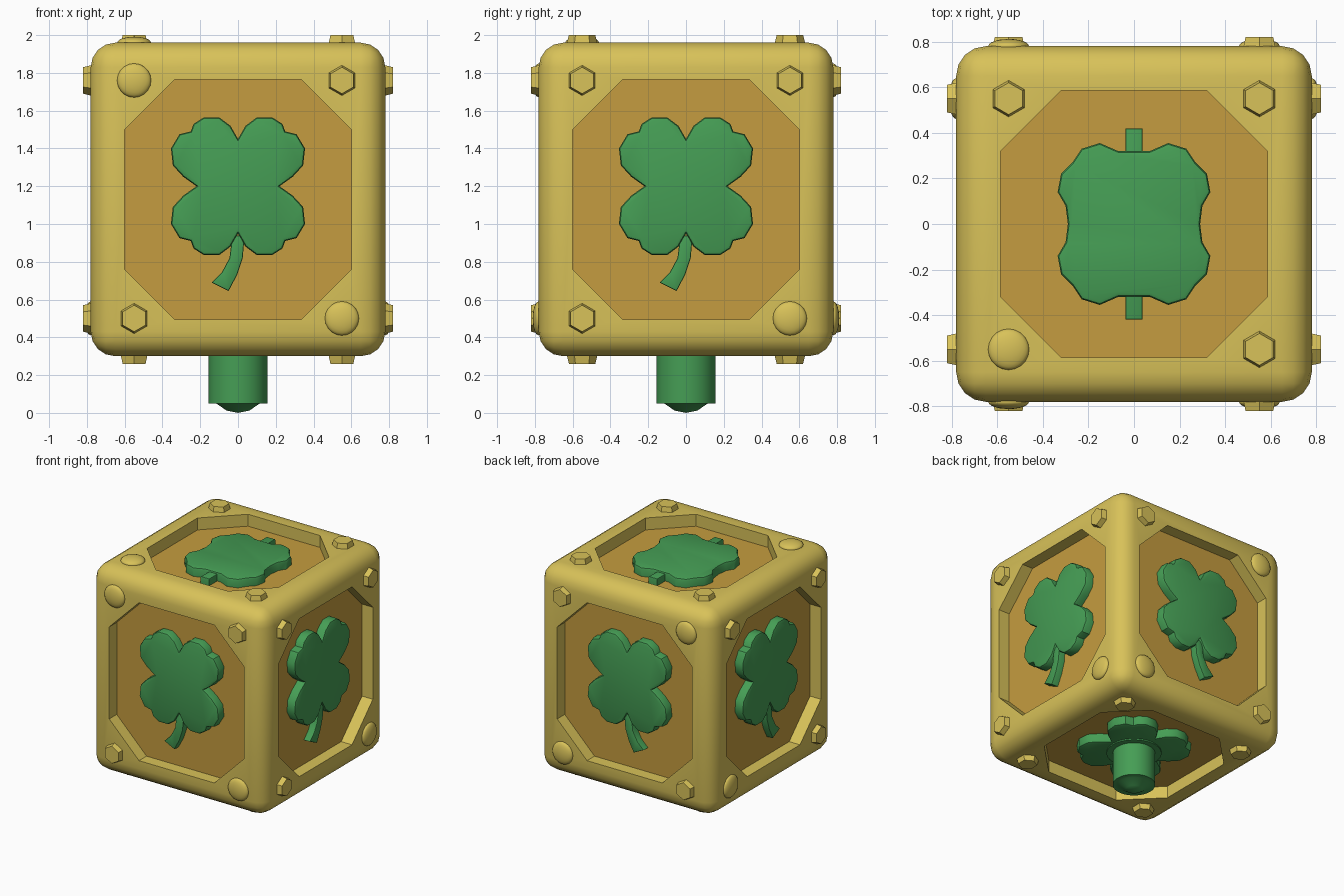
import bpy, bmesh, math
from mathutils import Matrix, Vector

if "Cube" in bpy.data.objects:
    bpy.data.objects.remove(bpy.data.objects["Cube"], do_unlink=True)


def material(name, color):
    m = bpy.data.materials.new(name)
    m.use_nodes = True
    m.diffuse_color = (*color, 1)
    m.node_tree.nodes["Principled BSDF"].inputs["Base Color"].default_value = (*color, 1)
    return m


GOLD = material("gold", (0.69, 0.54, 0.10))
AMBER = material("amber", (0.56, 0.335, 0.05))
GREEN = material("leaf green", (0.06, 0.34, 0.09))

HALF, TALL, MID = 0.78, 0.83, 1.13
DEPTH = 0.1
X, Y, Z = Vector((1, 0, 0)), Vector((0, 1, 0)), Vector((0, 0, 1))

# Each side: across, up and outward directions, distance, panel half height
SIDES = {
    "front": (X, Z, -Y, HALF, 0.635),
    "back": (X, Z, Y, HALF, 0.635),
    "right": (Y, Z, X, HALF, 0.635),
    "left": (Y, Z, -X, HALF, 0.635),
    "top": (X, Y, Z, TALL, 0.585),
    "bottom": (X, Y, -Z, TALL, 0.585),
}


def side_matrix(side):
    u, v, n, dist, _ = SIDES[side]
    m = Matrix((u, v, n)).transposed().to_4x4()
    m.translation = n * dist + Z * MID
    return m


def finish(bm, name, mat, matrix=None, angle=40):
    if matrix:
        bm.transform(matrix)
    bmesh.ops.recalc_face_normals(bm, faces=bm.faces)
    mesh = bpy.data.meshes.new(name)
    bm.to_mesh(mesh)
    bm.free()
    mesh.materials.append(mat)
    ob = bpy.data.objects.new(name, mesh)
    bpy.context.collection.objects.link(ob)
    if angle:
        smooth(ob, angle)
    return ob


def smooth(ob, angle):
    bpy.ops.object.select_all(action="DESELECT")
    ob.select_set(True)
    bpy.context.view_layer.objects.active = ob
    bpy.ops.object.shade_smooth_by_angle(angle=math.radians(angle))


def prism(bm, points, low, high, round_edge=0):
    """Extrude an outline along the outward axis, optionally rounding its top rim."""
    face = bm.faces.new([bm.verts.new((x, y, low)) for x, y in points])
    new = bmesh.ops.extrude_face_region(bm, geom=[face])["geom"]
    verts = [g for g in new if isinstance(g, bmesh.types.BMVert)]
    for v in verts:
        v.co.z = high
    if round_edge:
        rim = [e for e in bm.edges if all(v in verts for v in e.verts)]
        bmesh.ops.bevel(bm, geom=rim, offset=round_edge, segments=2,
                        profile=0.5, affect="EDGES", clamp_overlap=True)


def octagon(w, h, c=0.265):
    quarter = [(w, h - c), (w - c, h)]
    return mirrored(quarter)


def mirrored(quarter):
    """Mirror a first-quadrant outline, running from the x axis to the y axis."""
    left = [(-x, y) for x, y in reversed(quarter)]
    half = quarter + [p for p in left if p not in quarter]
    low = [(x, -y) for x, y in reversed(half)]
    return half + [p for p in low if p not in half]


# Clover outlines: four notched lobes, and a plumper version for the top
CLOVER = mirrored([(0.22, 0.0), (0.29, 0.05), (0.345, 0.11), (0.355, 0.20),
                   (0.31, 0.275), (0.25, 0.29), (0.235, 0.33), (0.18, 0.365),
                   (0.10, 0.365), (0.04, 0.32), (0.0, 0.25)])
TOP_CLOVER = mirrored([(0.29, 0.0), (0.30, 0.08), (0.335, 0.14), (0.32, 0.22),
                       (0.27, 0.27), (0.23, 0.33), (0.15, 0.355), (0.07, 0.32)])
STEM = [(0.035, -0.26), (0.025, -0.38), (-0.005, -0.47), (-0.05, -0.555),
        (-0.14, -0.51), (-0.085, -0.455), (-0.045, -0.38), (-0.03, -0.26)]
TOP_STEM = [(-0.038, -0.42), (0.038, -0.42), (0.038, 0.42), (-0.038, 0.42)]

# Rounded block with an octagonal recess on each side
bm = bmesh.new()
bmesh.ops.create_cube(bm, size=2)
bmesh.ops.scale(bm, vec=(HALF, HALF, TALL), verts=bm.verts)
bmesh.ops.translate(bm, vec=(0, 0, MID), verts=bm.verts)
bmesh.ops.bevel(bm, geom=bm.edges[:], offset=0.13, segments=4, profile=0.5, affect="EDGES")
frame = finish(bm, "frame", GOLD, angle=None)

for side, (u, v, n, dist, high) in SIDES.items():
    width = 0.6 if high > 0.6 else 0.585
    bm = bmesh.new()
    prism(bm, octagon(width, high), -DEPTH, 0.2)
    cutter = finish(bm, "recess_cutter", GOLD, side_matrix(side), None)
    cutter.hide_render = True
    mod = frame.modifiers.new("recess", "BOOLEAN")
    mod.operation, mod.solver, mod.object = "DIFFERENCE", "EXACT", cutter
    bpy.context.view_layer.objects.active = frame
    bpy.ops.object.modifier_apply(modifier=mod.name)
    bpy.data.objects.remove(cutter, do_unlink=True)
smooth(frame, 35)

# Panels, clovers and stems
for side, (u, v, n, dist, high) in SIDES.items():
    m = side_matrix(side)
    width = 0.6 if high > 0.6 else 0.585
    bm = bmesh.new()
    prism(bm, octagon(width, high), -DEPTH - 0.004, -DEPTH + 0.004)
    finish(bm, side + "_panel", AMBER, m, None)

    lift = Matrix.Translation((0, 0.07 if v == Z else 0, 0))
    bm = bmesh.new()
    prism(bm, TOP_CLOVER if side == "top" else CLOVER, -DEPTH, -0.025, 0.018)
    finish(bm, side + "_clover", GREEN, m @ lift)
    if side != "bottom":
        bm = bmesh.new()
        prism(bm, TOP_STEM if side == "top" else STEM, -DEPTH, -0.04, 0.008)
        finish(bm, side + "_stem", GREEN, m @ lift)

# Corner studs: hexagonal bolts, with a few worn into soft bumps
WORN = {"front": [(-1, 1), (1, -1)], "back": [(-1, 1), (1, -1)],
        "right": [(1, -1)], "left": [(1, -1)], "top": [(-1, -1)], "bottom": []}
for side, (u, v, n, dist, high) in SIDES.items():
    for sx in (-1, 1):
        for sy in (-1, 1):
            up = 0.63 if v == Z else 0.55
            place = side_matrix(side) @ Matrix.Translation((0.55 * sx, up * sy, 0))
            bm = bmesh.new()
            if (sx, sy) in WORN[side]:
                bmesh.ops.create_icosphere(bm, subdivisions=3, radius=0.09)
                bmesh.ops.scale(bm, vec=(1, 1, 0.35), verts=bm.verts)
                finish(bm, side + "_worn_stud", GOLD, place, 60)
            else:
                bmesh.ops.create_cone(bm, cap_ends=True, segments=6, radius1=0.09,
                                      radius2=0.07, depth=0.08)
                finish(bm, side + "_bolt", GOLD, place, 25)

# Round peg below, with a collar and a shallow domed end
PEG = [(0.2, 0.40), (0.2, 0.315), (0.155, 0.315), (0.155, 0.05),
       (0.115, 0.05), (0.06, 0.012), (0.0, 0.0)]
bm = bmesh.new()
verts = [bm.verts.new((r, 0, z)) for r, z in PEG]
edges = [bm.edges.new(pair) for pair in zip(verts, verts[1:])]
bmesh.ops.spin(bm, geom=verts + edges, cent=(0, 0, 0), axis=(0, 0, 1),
               angle=math.tau, steps=32, use_duplicate=False)
bmesh.ops.remove_doubles(bm, verts=bm.verts, dist=0.0005)
finish(bm, "bottom_peg", GREEN, angle=35)
